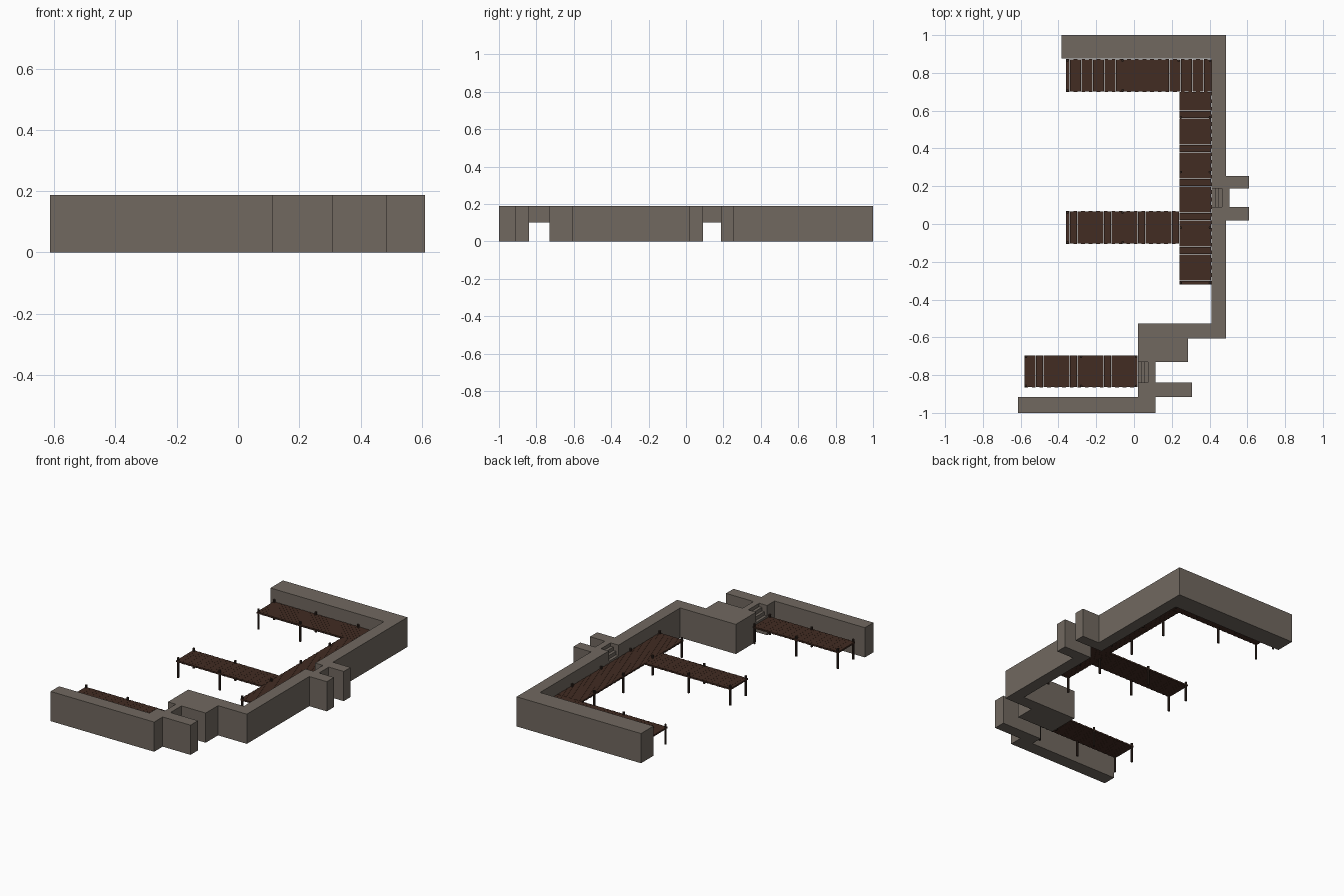
import bpy, bmesh, math

if "Cube" in bpy.data.objects:
    bpy.data.objects.remove(bpy.data.objects["Cube"])

def material(name, rgb):
    m = bpy.data.materials.new(name)
    m.diffuse_color = (*rgb, 1)
    m.use_nodes = True
    m.node_tree.nodes["Principled BSDF"].inputs["Base Color"].default_value = m.diffuse_color
    return m

STONE = material("grey brown stone", (0.165, 0.14, 0.117))
WOOD = material("dark brown wood", (0.054, 0.025, 0.016))
POST = material("darker post wood", (0.035, 0.02, 0.014))

H = 0.188        # wall height
DECK = 0.1       # deck underside and bottom of the steps

def finish(bm, name, mat):
    bmesh.ops.recalc_face_normals(bm, faces=bm.faces)
    me = bpy.data.meshes.new(name)
    bm.to_mesh(me)
    bm.free()
    me.materials.append(mat)
    ob = bpy.data.objects.new(name, me)
    bpy.context.collection.objects.link(ob)

def extrude(bm, pts, z0, z1):
    f = bm.faces.new([bm.verts.new((x, y, z0)) for x, y in pts])
    r = bmesh.ops.extrude_face_region(bm, geom=[f], use_keep_orig=True)
    for v in r["geom"]:
        if isinstance(v, bmesh.types.BMVert):
            v.co.z = z1

def box(bm, x0, x1, y0, y1, z0, z1):
    extrude(bm, [(x0, y0), (x1, y0), (x1, y1), (x0, y1)], z0, z1)

# Quay walls: three solid pieces separated by the two stair gaps
walls = {
    "north_wall": [(-.385, 1), (-.385, .875), (.41, .875), (.41, .187),
                   (.61, .187), (.61, .255), (.487, .255), (.487, 1)],
    "middle_wall": [(.41, .09), (.41, -.527), (.02, -.527), (.02, -.73), (.285, -.73),
                    (.285, -.607), (.487, -.607), (.487, .018), (.61, .018), (.61, .09)],
    "south_wall": [(.02, -.84), (.308, -.84), (.308, -.915), (.113, -.915),
                   (.113, -1), (-.613, -1), (-.613, -.915), (.02, -.915)],
}
for name, pts in walls.items():
    bm = bmesh.new()
    extrude(bm, pts, 0, H)
    finish(bm, name, STONE)

# Stairs leading down from the wall top to the decks
def stairs(name, x, y0, y1, n=4):
    bm = bmesh.new()
    rise = (H - DECK) / n
    pts = [(x + .095, DECK), (x, DECK)]
    for i in range(n):
        pts += [(x + .055 * i / (n - 1), DECK + rise * i),
                (x + .055 * i / (n - 1), DECK + rise * (i + 1))]
    pts = pts[:1] + pts[2:] + [(x + .095, H)]
    f = bm.faces.new([bm.verts.new((px, y0, pz)) for px, pz in pts])
    r = bmesh.ops.extrude_face_region(bm, geom=[f], use_keep_orig=True)
    for v in r["geom"]:
        if isinstance(v, bmesh.types.BMVert):
            v.co.y = y1
    finish(bm, name, STONE)

stairs("upper_stairs", .41, .09, .187)
stairs("lower_stairs", .02, -.84, -.73)

# Decks made of cross planks, with slightly uneven ends
def deck(name, x0, x1, y0, y1, along):
    bm = bmesh.new()
    a, b = (x0, x1) if along == "x" else (y0, y1)
    n = round((b - a) / .02)
    for i in range(n):
        p, q = a + (b - a) * i / n, a + (b - a) * (i + 1) / n - .0005
        e = .002 * (i % 2)
        if along == "x":
            box(bm, p, q, y0 + e, y1 - e, DECK, DECK + .01)
        else:
            box(bm, x0 + e, x1 - e, p, q, DECK, DECK + .01)
    finish(bm, name, WOOD)

deck("north_deck", -.36, .41, .70, .873, "x")
deck("main_deck", .24, .41, -.32, .70, "y")
deck("middle_deck", -.36, .24, -.105, .068, "x")
deck("south_deck", -.58, .02, -.865, -.695, "x")

# Round posts rising a little above the planks
spots = [(x, y) for x in (-.352, -.06) for y in (.865, .708, .06, -.097)]
spots += [(x, y) for x in (.248, .402) for y in (.565, .275, -.02, -.312)]
spots += [(x, y) for x in (-.572, -.28, .012) for y in (-.703, -.857)]
spots += [(.237, .865), (.402, .865)]
bm = bmesh.new()
for x, y in spots:
    pts = [(x + .007 * math.cos(math.tau * k / 8), y + .007 * math.sin(math.tau * k / 8))
           for k in range(8)]
    extrude(bm, pts, 0, .127)
finish(bm, "deck_posts", POST)
